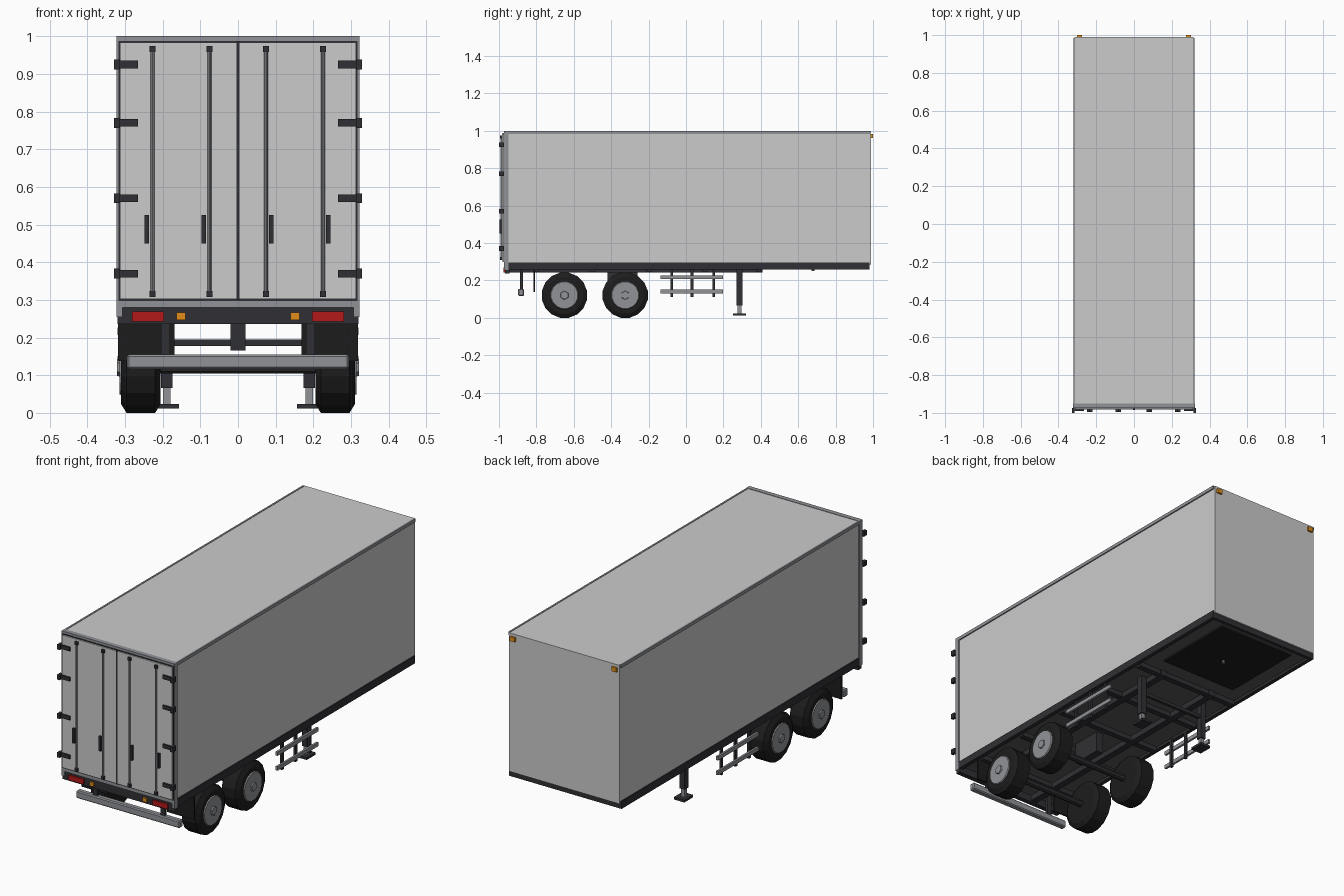
import bpy, math

if "Cube" in bpy.data.objects:
    bpy.data.objects.remove(bpy.data.objects["Cube"])


def mat(name, r, g, b):
    m = bpy.data.materials.new(name)
    m.diffuse_color = (r, g, b, 1)
    m.use_nodes = True
    m.node_tree.nodes["Principled BSDF"].inputs["Base Color"].default_value = m.diffuse_color
    return m


DARK = mat("dark_steel", 0.03, 0.03, 0.035)
RUBBER = mat("rubber", 0.012, 0.012, 0.012)
STEEL = mat("steel", 0.28, 0.29, 0.31)
FLOOR = mat("floor_grey", 0.1, 0.1, 0.1)
RED = mat("red_lens", 0.45, 0.01, 0.01)
AMBER = mat("amber_lens", 0.75, 0.27, 0.01)


def finish(o, name, m):
    o.name = name
    if m:
        o.data.materials.append(m)
    return o


def box(name, x, y, z, m=None):
    """Box from (min, max) pairs."""
    bpy.ops.mesh.primitive_cube_add(size=1, location=[sum(p) / 2 for p in (x, y, z)])
    o = bpy.context.object
    o.scale = [p[1] - p[0] for p in (x, y, z)]
    bpy.ops.object.transform_apply(location=False, rotation=False, scale=True)
    return finish(o, name, m)


def pair(name, x, y, z, m=None):
    """Box mirrored to both sides of x = 0."""
    box(name + "_right", x, y, z, m)
    box(name + "_left", (-x[1], -x[0]), y, z, m)


def rod(name, loc, r, length, m, axis="Z", n=8):
    rot = {"Z": (0, 0, 0), "X": (0, math.pi / 2, 0)}[axis]
    bpy.ops.mesh.primitive_cylinder_add(vertices=n, radius=r, depth=length, location=loc, rotation=rot)
    return finish(bpy.context.object, name, m)


def lathe(name, profile, x, y, z, s, n, m):
    """Spin (x offset, radius) points around the wheel axis."""
    verts, faces = [], []
    for dx, r in profile:
        for i in range(n):
            a = 2 * math.pi * (i + 0.5) / n
            verts.append((s * dx, r * math.cos(a), r * math.sin(a)))
    k = len(profile)
    for j in range(k - 1):
        for i in range(n):
            i2 = (i + 1) % n
            f = (j * n + i, j * n + i2, (j + 1) * n + i2, (j + 1) * n + i)
            faces.append(f[::-1] if s > 0 else f)
    cap_a, cap_b = tuple(range(n)), tuple(range((k - 1) * n, k * n))
    faces += [cap_a[::-1], cap_b] if s > 0 else [cap_a, cap_b[::-1]]
    me = bpy.data.meshes.new(name)
    me.from_pydata(verts, [], faces)
    o = bpy.data.objects.new(name, me)
    o.location = (s * x, y, z)
    bpy.context.collection.objects.link(o)
    # consistent outward normals
    import bmesh
    bm = bmesh.new()
    bm.from_mesh(me)
    bmesh.ops.recalc_face_normals(bm, faces=bm.faces)
    bm.to_mesh(me)
    bm.free()
    return finish(o, name, m)


# cargo body, top rails, rear frame
box("cargo_box", (-0.315, 0.315), (-0.965, 0.99), (0.285, 0.998))
pair("top_rail", (0.312, 0.321), (-0.965, 0.985), (0.983, 1.0), STEEL)
pair("rear_post", (0.306, 0.322), (-0.974, -0.95), (0.255, 0.985), STEEL)
box("rear_header", (-0.322, 0.322), (-0.974, -0.95), (0.985, 1.0), STEEL)
box("rear_threshold", (-0.322, 0.322), (-0.974, -0.95), (0.28, 0.298), STEEL)

# rear doors with gaskets
box("door_gasket", (-0.317, 0.317), (-0.977, -0.96), (0.297, 0.988), DARK)
pair("door", (0.004, 0.313), (-0.983, -0.965), (0.302, 0.984))
box("door_seam", (-0.004, 0.004), (-0.985, -0.965), (0.3, 0.986), DARK)

# lock rods, brackets, handles, hinges
for x in (-0.227, -0.076, 0.074, 0.226):
    rod("lock_rod", (x, -0.988, 0.64), 0.005, 0.66, STEEL)
    for z in (0.316, 0.966):
        box("rod_bracket", (x - 0.008, x + 0.008), (-0.994, -0.98), (z - 0.008, z + 0.008), DARK)
    hx = x + (0.014 if x > 0 else -0.015)
    box("lock_handle", (hx - 0.006, hx + 0.006), (-0.996, -0.982), (0.45, 0.525), DARK)
for z in (0.925, 0.77, 0.57, 0.37):
    pair("hinge_strap", (0.265, 0.318), (-0.991, -0.982), (z - 0.01, z + 0.01), DARK)
    pair("hinge_knuckle", (0.314, 0.329), (-1.0, -0.975), (z - 0.013, z + 0.013), DARK)

# floor, side rails, front sill
box("floor", (-0.31, 0.31), (-0.96, 0.98), (0.272, 0.288), FLOOR)
pair("side_rail", (0.3, 0.321), (-0.965, 0.982), (0.258, 0.296), DARK)
box("front_sill", (-0.31, 0.31), (0.965, 0.982), (0.258, 0.288), DARK)

# kingpin plate
box("coupling_plate", (-0.22, 0.22), (0.49, 0.93), (0.263, 0.274), RUBBER)
rod("kingpin", (0, 0.68, 0.26), 0.008, 0.02, STEEL)

# chassis
pair("chassis_rail", (0.135, 0.17), (-0.95, 0.41), (0.243, 0.274), DARK)
for y in (-0.8, -0.5, -0.2, 0.1, 0.39):
    box("cross_member", (-0.3, 0.3), (y - 0.015, y + 0.015), (0.247, 0.274), DARK)
box("air_tank", (-0.02, 0.02), (-0.42, -0.26), (0.165, 0.274), DARK)

# rear sill with lamps
box("rear_sill", (-0.32, 0.32), (-0.968, -0.943), (0.236, 0.281), DARK)
pair("tail_lamp", (0.197, 0.281), (-0.976, -0.965), (0.243, 0.269), RED)
pair("indicator_lamp", (0.139, 0.163), (-0.976, -0.965), (0.246, 0.266), AMBER)
pair("marker_lamp", (0.275, 0.303), (0.988, 1.0), (0.962, 0.984), AMBER)

# underrun bumper and mudflaps
bumper = box("bumper", (-0.295, 0.295), (-0.897, -0.866), (0.117, 0.155), STEEL)
b = bumper.modifiers.new("bevel", "BEVEL")
b.width, b.segments = 0.005, 1
pair("bumper_bracket", (0.18, 0.205), (-0.887, -0.872), (0.14, 0.262), DARK)
pair("mudflap", (0.168, 0.319), (-0.815, -0.806), (0.138, 0.26), RUBBER)

# wheels and axles
TYRE = [(0.0, 0.075), (0.0, 0.1), (0.014, 0.123), (0.09, 0.123), (0.104, 0.1), (0.104, 0.075)]
for y in (-0.65, -0.325):
    rod("axle", (0, y, 0.122), 0.017, 0.45, DARK, "X", 8)
    for s in (-1, 1):
        lathe("tyre", TYRE, 0.206, y, 0.121, s, 16, RUBBER)
        lathe("rim", [(0, 0.076), (0.006, 0.072)], 0.309, y, 0.121, s, 16, STEEL)
        lathe("hub", [(0, 0.025), (0.008, 0.022)], 0.313, y, 0.121, s, 6, STEEL)

# landing gear
pair("landing_leg", (0.174, 0.204), (0.27, 0.302), (0.066, 0.274), DARK)
pair("landing_leg_inner", (0.179, 0.199), (0.276, 0.296), (0.018, 0.07), STEEL)
pair("landing_foot", (0.156, 0.216), (0.25, 0.322), (0.011, 0.023), DARK)
box("landing_brace", (-0.18, 0.18), (0.278, 0.294), (0.178, 0.195), DARK)

# side guards
for z in (0.141, 0.217):
    pair("guard_rail", (0.309, 0.32), (-0.135, 0.197), (z - 0.01, z + 0.01), STEEL)
for y in (-0.077, 0.032, 0.148):
    pair("guard_post", (0.298, 0.31), (y - 0.007, y + 0.007), (0.112, 0.27), DARK)

# rest the tyres on the ground
bpy.context.view_layer.update()
low = min((o.matrix_world @ v.co).z for o in bpy.data.objects for v in o.data.vertices)
for o in bpy.data.objects:
    if o.name.startswith(("tyre", "rim", "hub", "axle")):
        o.location.z -= low
